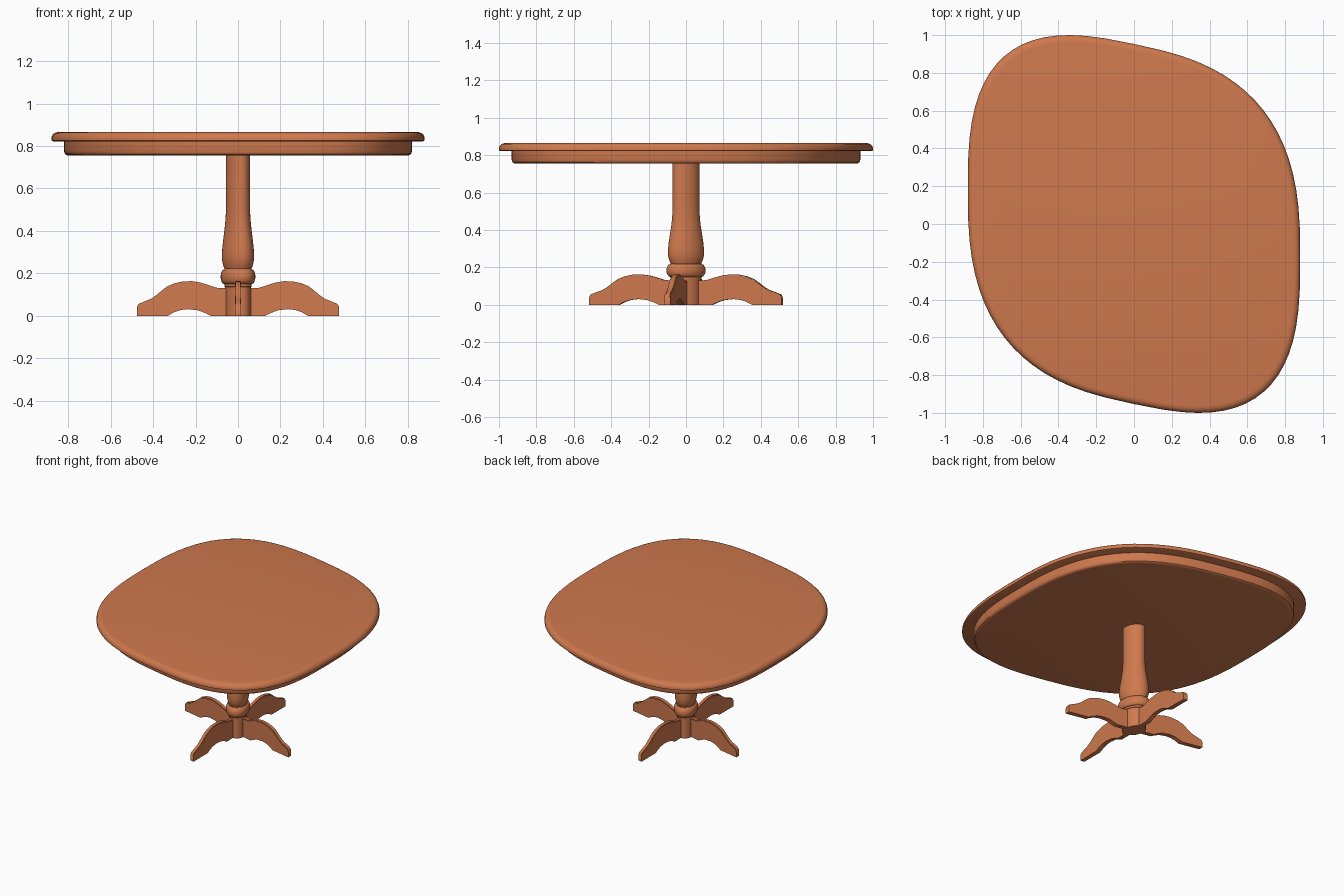
import bpy, bmesh, math

if "Cube" in bpy.data.objects:
    bpy.data.objects.remove(bpy.data.objects["Cube"])

wood = bpy.data.materials.new("wood")
wood.diffuse_color = (0.62, 0.19, 0.075, 1)
wood.use_nodes = True
wood.node_tree.nodes["Principled BSDF"].inputs["Base Color"].default_value = wood.diffuse_color

SHEAR, STRETCH = -0.21, 1.083   # the whole table is skewed along y


def finish(name, bm, angle=35):
    bmesh.ops.recalc_face_normals(bm, faces=bm.faces[:])
    me = bpy.data.meshes.new(name)
    bm.to_mesh(me)
    bm.free()
    me.materials.append(wood)
    ob = bpy.data.objects.new(name, me)
    bpy.context.collection.objects.link(ob)
    bpy.ops.object.select_all(action='DESELECT')
    ob.select_set(True)
    bpy.context.view_layer.objects.active = ob
    bpy.ops.object.shade_smooth_by_angle(angle=math.radians(angle))
    return ob


def loft(name, profile, ring, segments):
    """Stack rings for each (size, z) in the profile and cap both ends."""
    bm = bmesh.new()
    rows = []
    for size, z in profile:
        rows.append([bm.verts.new((*ring(size, 2 * math.pi * i / segments), z))
                     for i in range(segments)])
    for a, b in zip(rows, rows[1:]):
        for i in range(segments):
            j = (i + 1) % segments
            bm.faces.new((a[i], a[j], b[j], b[i]))
    bm.faces.new(rows[0][::-1])
    bm.faces.new(rows[-1])
    return finish(name, bm)


def top_ring(inset, t):
    # skewed rounded square
    e = 2 / 2.8
    c, s = math.cos(t), math.sin(t)
    x = (0.88 - inset) * math.copysign(abs(c) ** e, c)
    y = (0.88 - inset) * math.copysign(abs(s) ** e, s)
    return x, y * STRETCH + x * SHEAR


def post_ring(r, t):
    # skewed oval
    x = r * math.cos(t)
    return x, 1.23 * r * math.sin(t) - 0.35 * x


# table top with a rounded upper edge, and the apron under it
loft("table_top", [(0.008, 0.822), (0, 0.826), (0, 0.838), (0.004, 0.85),
                   (0.012, 0.859), (0.022, 0.864), (0.034, 0.866)], top_ring, 72)
loft("apron", [(0.085, 0.755), (0.072, 0.757), (0.064, 0.763), (0.06, 0.775),
               (0.06, 0.824)], top_ring, 72)

# turned pedestal: base, collar ring, vase and shaft
ring = [(0.066 + 0.016 * math.sin(a), 0.184 - 0.034 * math.cos(a))
        for a in (math.pi * i / 8 for i in range(9))]
loft("pedestal", [(0.061, 0), (0.061, 0.135), (0.064, 0.137), (0.064, 0.15)] + ring +
     [(0.064, 0.222), (0.07, 0.238), (0.075, 0.262), (0.076, 0.29), (0.073, 0.33),
      (0.067, 0.38), (0.061, 0.43), (0.058, 0.47), (0.0565, 0.51), (0.0565, 0.757)],
     post_ring, 32)

# four scrolled feet: side outline as (distance from centre, height)
outline = [(0.02, 0), (0.13, 0), (0.16, 0.015), (0.19, 0.026), (0.235, 0.031),
           (0.27, 0.027), (0.30, 0.017), (0.33, 0), (0.475, 0), (0.475, 0.045),
           (0.468, 0.056), (0.445, 0.066), (0.41, 0.08), (0.385, 0.097), (0.36, 0.118),
           (0.335, 0.138), (0.30, 0.153), (0.26, 0.162), (0.217, 0.163),
           (0.175, 0.156), (0.14, 0.145), (0.10, 0.132), (0.02, 0.13)]
for k, side in enumerate(("right", "back", "left", "front")):
    bm = bmesh.new()
    face = bm.faces.new([bm.verts.new((u, -0.015, z)) for u, z in outline])
    ext = bmesh.ops.extrude_face_region(bm, geom=[face])
    for v in ext["geom"]:
        if isinstance(v, bmesh.types.BMVert):
            v.co.y = 0.015
    c, s = round(math.cos(k * math.pi / 2)), round(math.sin(k * math.pi / 2))
    for v in bm.verts:
        x, y = v.co.x * c - v.co.y * s, v.co.x * s + v.co.y * c
        v.co.x, v.co.y = x, y * STRETCH + x * SHEAR
    bmesh.ops.recalc_face_normals(bm, faces=bm.faces[:])
    # ease the long side edges
    edges = [e for e in bm.edges if len(e.link_faces) == 2
             and any(len(f.verts) > 4 for f in e.link_faces)
             and min(v.co.z for v in e.verts) > 0.035]
    bmesh.ops.bevel(bm, geom=edges, offset=0.004, segments=2, affect='EDGES')
    finish(side + "_foot", bm)
